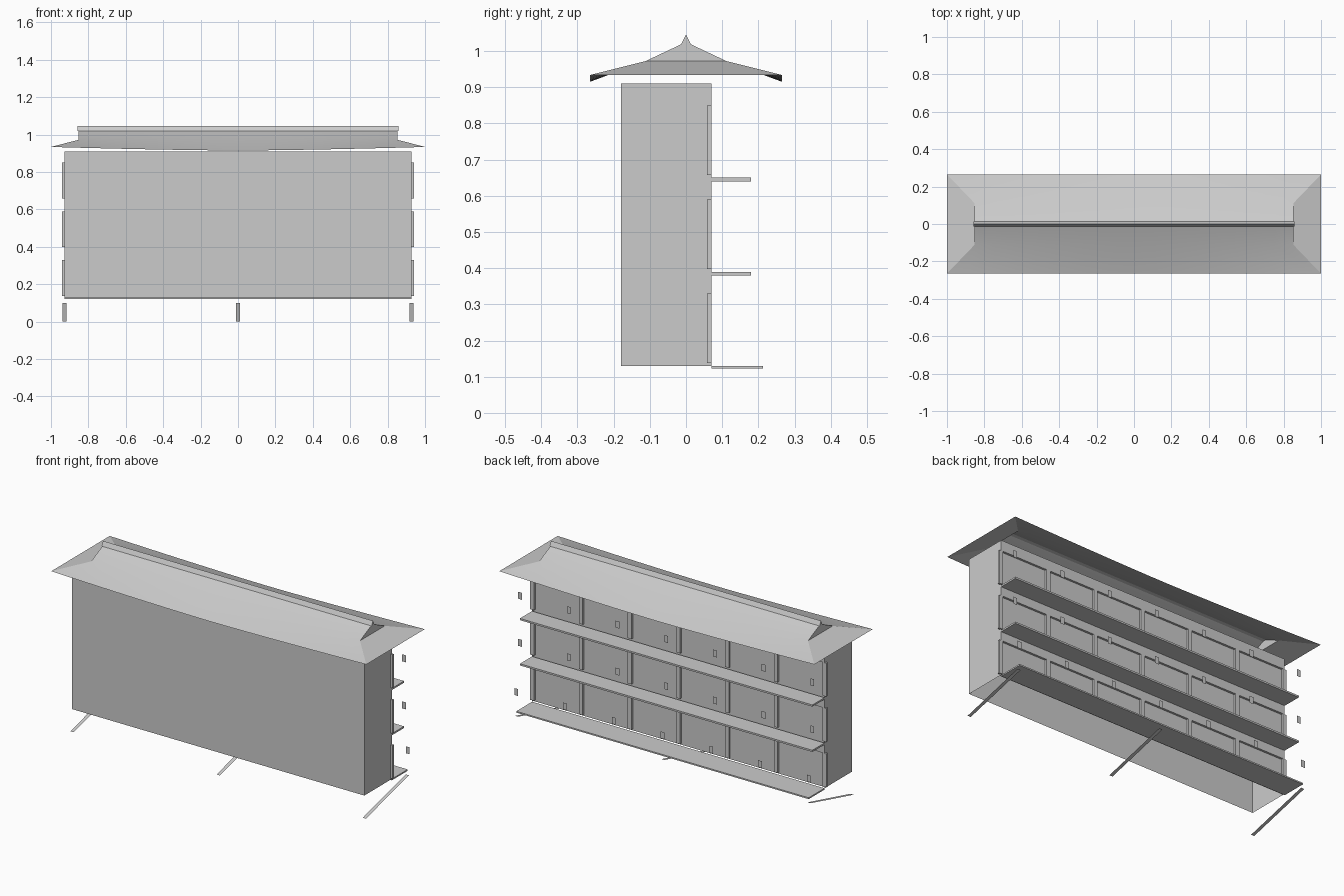
import bpy, bmesh

if "Cube" in bpy.data.objects:
    bpy.data.objects.remove(bpy.data.objects["Cube"])


def mesh_object(name, verts, faces, smooth=False):
    me = bpy.data.meshes.new(name)
    me.from_pydata(verts, [], faces)
    bm = bmesh.new()
    bm.from_mesh(me)
    bmesh.ops.remove_doubles(bm, verts=bm.verts, dist=1e-5)
    bmesh.ops.recalc_face_normals(bm, faces=bm.faces)
    bm.to_mesh(me)
    bm.free()
    ob = bpy.data.objects.new(name, me)
    bpy.context.collection.objects.link(ob)
    if smooth:
        bpy.ops.object.select_all(action='DESELECT')
        ob.select_set(True)
        bpy.context.view_layer.objects.active = ob
        bpy.ops.object.shade_smooth_by_angle(angle=0.5)
    return ob


def box(name, x0, x1, y0, y1, z0, z1):
    v = [(x, y, z) for x in (x0, x1) for y in (y0, y1) for z in (z0, z1)]
    f = [(0, 1, 3, 2), (4, 6, 7, 5), (0, 4, 5, 1), (2, 3, 7, 6), (0, 2, 6, 4), (1, 5, 7, 3)]
    return mesh_object(name, v, f)


def plate(name, pts):
    return mesh_object(name, pts, [tuple(range(len(pts)))])


W, YF, YB, YP = 0.928, -0.18, 0.07, 0.058
Z0, Z1 = 0.13, 0.91

# Front and side walls, open underneath
plan = [(-W, YB), (-W, YF), (W, YF), (W, YB)]
verts = [(x, y, z) for z in (Z0, Z1) for x, y in plan]
mesh_object("outer_walls", verts, [(i, i + 1, i + 5, i + 4) for i in range(3)] + [(4, 5, 6, 7)])

# Slightly recessed rear panel
plate("rear_panel", [(-W, YP, Z0), (W, YP, Z0), (W, YP, Z1), (-W, YP, Z1)])

# Three rows: header, shelf, uprights and shelf-edge tags
rows = [  # shelf bottom, shelf top, shelf edge y, row top, header top, tag z
    (0.122, 0.13, 0.213, 0.33, 0.38, 0.24),
    (0.38, 0.39, 0.18, 0.59, 0.64, 0.51),
    (0.64, 0.65, 0.18, 0.85, 0.91, 0.78),
]
for r, (s0, s1, ye, top, htop, tz) in enumerate(rows):
    box(f"shelf_{r}", -W, W, YB, ye, s0, s1)
    box(f"header_{r}", -W, W, YP, YB, top, htop)
    for c in range(7):
        x = -W + c * 2 * W / 6
        box(f"upright_{r}_{c}", x - 0.012, x + 0.012, YP, YB, s1 + 0.008, top)
        plate(f"tag_{r}_{c}", [(x - 0.012, ye, tz - 0.02), (x + 0.012, ye, tz - 0.02),
                               (x + 0.012, ye, tz + 0.02), (x - 0.012, ye, tz + 0.02)])

# Sloping foot strips
for i, x in enumerate((-W, 0, W)):
    h = 0.01
    plate(f"foot_{i}", [(x - h, YF, 0), (x + h, YF, 0), (x + h, 0.21, 0.1), (x - h, 0.21, 0.1)])

# Roof: two slopes with eaves that dip in the middle
G, N = 0.853, 16
KY, KZ, EY, EZ = 0.112, 0.972, 0.265, 0.934
for side, name in ((-1, "roof_front"), (1, "roof_rear")):
    verts, faces = [], []
    for i in range(N + 1):
        t = -1 + 2 * i / N
        dip = 0.019 * (1 - abs(t) ** 1.5)
        verts += [(G * t, 0, 1.025), (G * t, side * KY, KZ), (t, side * EY, EZ - dip)]
        if i:
            a = 3 * i
            faces += [(a - 3, a, a + 1, a - 2), (a - 2, a + 1, a + 2, a - 1)]
    mesh_object(name, verts, faces, smooth=True)

# Gable triangles and end skirts
for s, name in ((-1, "left"), (1, "right")):
    plate(f"gable_{name}", [(s * G, -KY, KZ), (s * G, KY, KZ), (s * G, 0, 1.025)])
    plate(f"end_skirt_{name}", [(s * G, -KY, KZ), (s * G, KY, KZ), (s, EY, EZ), (s, -EY, EZ)])

# Ridge cap
R = 0.857
verts = [(x, y, z) for x in (-R, R) for y, z in ((-0.013, 1.02), (0.013, 1.02), (0, 1.045))]
mesh_object("ridge_cap", verts, [(0, 1, 2), (3, 5, 4), (0, 3, 4, 1), (1, 4, 5, 2), (2, 5, 3, 0)])
